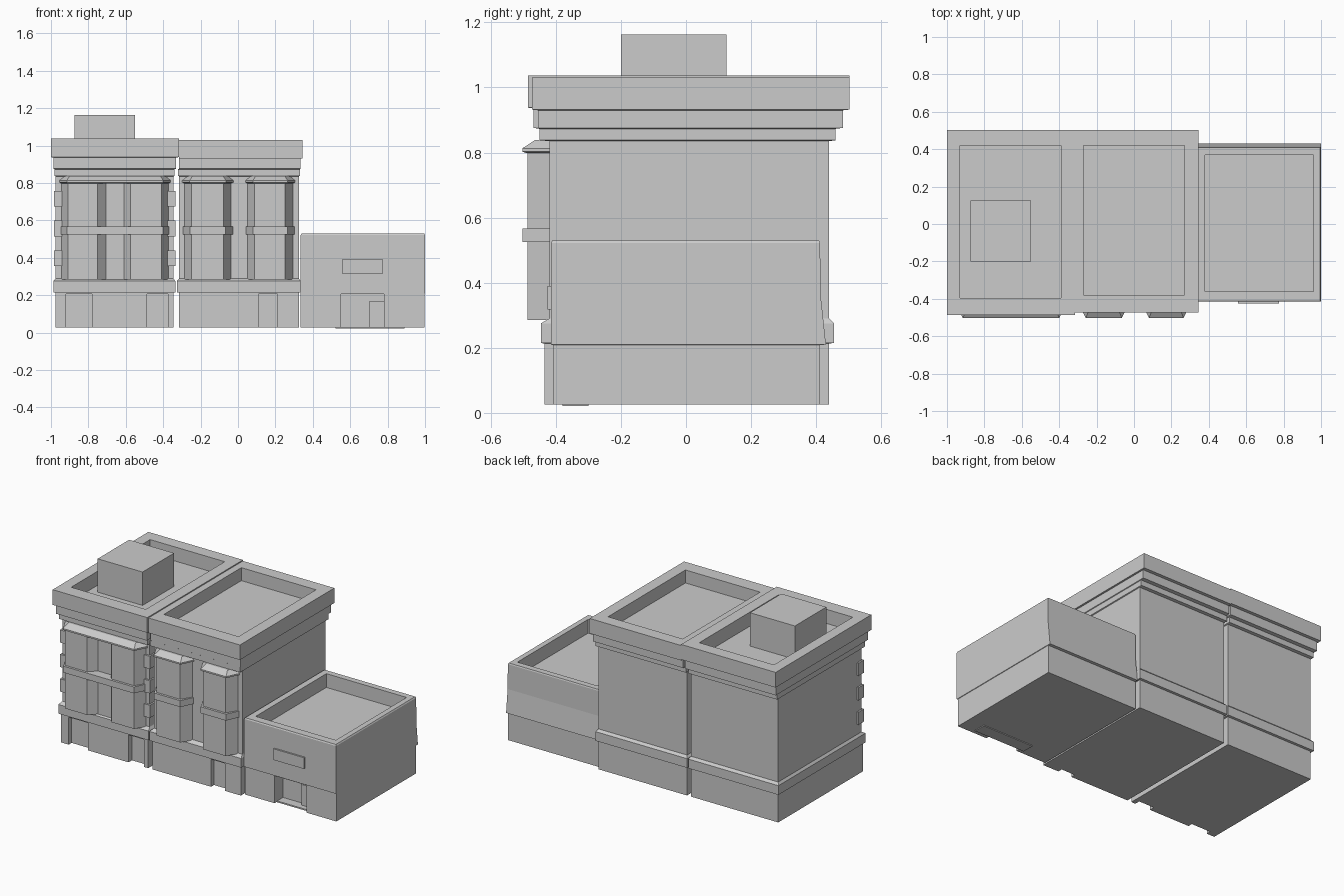
import bpy, bmesh

if "Cube" in bpy.data.objects:
    bpy.data.objects.remove(bpy.data.objects["Cube"])

Z0 = 0.026  # bottom of the walls


def loft(name, loops):
    """Closed solid skinned through equal-length loops, capped at both ends."""
    bm = bmesh.new()
    rings = [[bm.verts.new(p) for p in loop] for loop in loops]
    n = len(rings[0])
    for a, b in zip(rings, rings[1:]):
        for i in range(n):
            j = (i + 1) % n
            bm.faces.new((a[i], a[j], b[j], b[i]))
    bm.faces.new(rings[0][::-1])
    bm.faces.new(rings[-1])
    bmesh.ops.recalc_face_normals(bm, faces=bm.faces)
    mesh = bpy.data.meshes.new(name)
    bm.to_mesh(mesh)
    bm.free()
    ob = bpy.data.objects.new(name, mesh)
    bpy.context.collection.objects.link(ob)
    return ob


def rect(x0, x1, y0, y1, z):
    return [(x0, y0, z), (x1, y0, z), (x1, y1, z), (x0, y1, z)]


def box(name, x0, x1, y0, y1, z0, z1):
    return loft(name, [rect(x0, x1, y0, y1, z) for z in (z0, z1)])


def prism(name, pts, z0, z1):
    return loft(name, [[(x, y, z) for x, y in pts] for z in (z0, z1)])


def recess(wall, name, x0, x1, y_back, z1):
    """Cut a doorway or shop window recess into the front wall."""
    cutter = box(name + "_cutter", x0, x1, -0.6, y_back, -0.05, z1)
    cutter.hide_render = True
    cutter.hide_viewport = True
    cutter.display_type = 'WIRE'
    mod = wall.modifiers.new(name, 'BOOLEAN')
    mod.operation = 'DIFFERENCE'
    mod.solver = 'EXACT'
    mod.object = cutter


def tall_building(name, x0, x1, top, levels, inner):
    """Stepped walls, string course, cornice and sunken roof in one skin."""
    rings = [rect(x0 - l, x1 + r, yf, yb, z) for z, l, r, yf, yb in levels]
    rings.append(rect(*inner, top))
    rings.append(rect(*inner, 0.945))
    return loft(name, rings)


def levels(top, step, front, left, right):
    # z, left and right overhang, front y, back y
    return [
        (Z0, 0, 0, -0.435, 0.44), (0.213, 0, 0, -0.435, 0.44),
        (0.215, .012, .010, -0.446, 0.455), (0.275, .012, .010, -0.446, 0.455),
        (0.29, 0, 0, -0.42, 0.44), (0.835, 0, 0, -0.42, 0.44),
        (0.838, .006, .006, -0.45, 0.46), (0.873, .006, .006, -0.45, 0.46),
        (0.876, left * .5, right * .5, front + .018, 0.483),
        (step, left * .5, right * .5, front + .018, 0.483),
        (step + .002, left, right, front, 0.502),
        (top, left, right, front, 0.502)]


# Left and middle buildings
left = tall_building("left_building", -0.975, -0.345, 1.037,
                     levels(1.037, 0.936, -0.486, .025, .029),
                     (-0.93, -0.39, -0.395, 0.42))
middle = tall_building("middle_building", -0.315, 0.325, 1.03,
                       levels(1.03, 0.93, -0.473, .001, .02),
                       (-0.27, 0.27, -0.38, 0.42))
recess(left, "shop_window", -0.92, -0.78, -0.405, 0.205)
recess(left, "left_door", -0.487, -0.375, -0.40, 0.205)
recess(middle, "middle_door", 0.11, 0.21, -0.405, 0.205)

# Rooftop stair housing
box("roof_housing", -0.875, -0.55, -0.2, 0.125, 0.93, 1.163)


def belt_and_cap(name, x0, x1):
    """Middle belt and sloping hood that wrap a bay window."""
    def outline(grow, front):
        return [(x0 - grow, -0.41), (x0 + .04 - grow * .5, front),
                (x1 - .04 + grow * .5, front), (x1 + grow, -0.41)]
    prism(name + "_belt", outline(.007, -0.502), 0.525, 0.567)
    steps = ((0.798, .0, -0.49), (0.803, .01, -0.503),
             (0.813, .01, -0.503), (0.838, -.02, -0.465))
    loft(name + "_hood", [[(x, y, z) for x, y in outline(g, f)]
                          for z, g, f in steps])


# Wide double bay on the left building
prism("double_bay", [(-0.95, -0.41), (-0.91, -0.487), (-0.75, -0.487),
                     (-0.705, -0.44), (-0.61, -0.44), (-0.575, -0.487),
                     (-0.41, -0.487), (-0.365, -0.41)], 0.285, 0.80)
belt_and_cap("double_bay", -0.95, -0.365)

# Two narrow bays on the middle building
for side, x0, x1 in (("left", -0.293, -0.03), ("right", 0.045, 0.30)):
    prism(side + "_bay", [(x0, -0.41), (x0 + .044, -0.487),
                          (x1 - .048, -0.487), (x1, -0.41)], 0.285, 0.80)
    belt_and_cap(side + "_bay", x0, x1)

# Corner blocks on the left building
for i, z in enumerate((0.355, 0.515, 0.675)):
    box(f"corner_block_left_{i}", -0.985, -0.94, -0.432, -0.375, z, z + .083)
    box(f"corner_block_right_{i}", -0.38, -0.335, -0.432, -0.375, z, z + .083)

# Low building with flared back wall and sunken roof
low = loft("low_building", [
    rect(.335, .997, -0.408, .412, Z0), rect(.335, .997, -0.408, .412, .208),
    rect(.335, 1.0, -0.415, .43, .210), rect(.335, 1.0, -0.415, .414, .36),
    rect(.335, 1.0, -0.415, .412, .522), rect(.34, .995, -0.411, .409, .53),
    rect(.38, .96, -0.36, .37, .53), rect(.38, .96, -0.36, .37, .44)])
recess(low, "low_entry", 0.55, 0.78, -0.32, 0.205)
box("entry_door", 0.70, 0.78, -0.345, -0.31, Z0, 0.165)
box("entry_step", 0.52, 0.89, -0.38, -0.30, 0.021, 0.03)
box("wall_panel", 0.555, 0.775, -0.426, -0.40, 0.317, 0.39)
